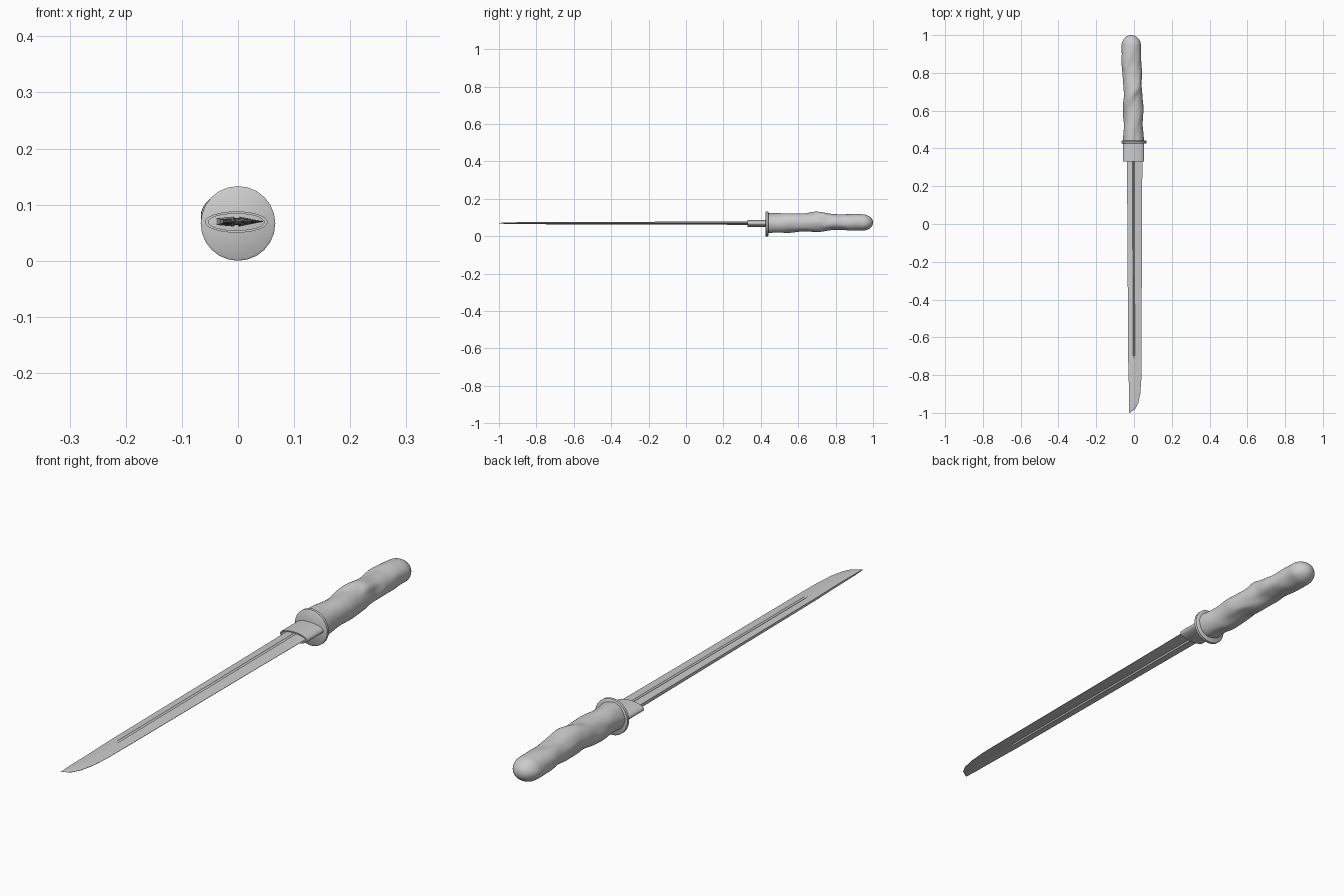
import bpy, bmesh, math
from mathutils import Vector, noise

if "Cube" in bpy.data.objects:
    bpy.data.objects.remove(bpy.data.objects["Cube"])

CZ = 0.069  # height of the sword's axis


def make_object(name, bm, angle=None):
    bmesh.ops.recalc_face_normals(bm, faces=bm.faces)
    mesh = bpy.data.meshes.new(name)
    bm.to_mesh(mesh)
    bm.free()
    ob = bpy.data.objects.new(name, mesh)
    bpy.context.collection.objects.link(ob)
    if angle:
        bpy.ops.object.select_all(action='DESELECT')
        bpy.context.view_layer.objects.active = ob
        ob.select_set(True)
        bpy.ops.object.shade_smooth_by_angle(angle=math.radians(angle))
    return ob


def loft(name, rings, caps=True, closed=False, angle=None):
    """Skin a list of equally sized point rings."""
    bm = bmesh.new()
    rows = [[bm.verts.new(p) for p in ring] for ring in rings]
    n = len(rows[0])
    pairs = list(zip(rows, rows[1:]))
    if closed:
        pairs.append((rows[-1], rows[0]))
    for a, b in pairs:
        for i in range(n):
            j = (i + 1) % n
            bm.faces.new((a[i], a[j], b[j], b[i]))
    if caps and not closed:
        bm.faces.new(rows[0])
        bm.faces.new(rows[-1])
    return make_object(name, bm, angle)


def ellipse(y, cx, cz, rx, rz, n):
    return [(cx + rx * math.cos(2 * math.pi * i / n), y,
             cz + rz * math.sin(2 * math.pi * i / n)) for i in range(n)]


def sample(table, y):
    """Linear interpolation with eased steps through a station table."""
    for a, b in zip(table, table[1:]):
        if y <= b[0]:
            t = max(0, (y - a[0]) / (b[0] - a[0]))
            t = t * t * (3 - 2 * t)
            return [p + (q - p) * t for p, q in zip(a[1:], b[1:])]
    return table[-1][1:]


# Blade: flat spine, ridged faces with a narrow groove, sharp edge at +x
def blade_ring(y, spine, edge, thick, depth):
    w = edge - spine
    mid = spine + 0.43 * w
    g = min(0.005, 0.1 * w)
    half = [(spine, 0.7 * thick), (mid - g, thick), (mid, thick - depth),
            (mid + g, thick), (edge, 0.0006)]
    pts = half + [(x, -z) for x, z in reversed(half)]
    return [(x, y, CZ + 0.001 + z) for x, z in pts]


stations = [  # y, spine x, edge x, half thickness, groove depth
    (0.43, -0.038, 0.045, 0.009, 0.005), (0.0, -0.035, 0.042, 0.008, 0.005),
    (-0.70, -0.031, 0.040, 0.006, 0.004), (-0.712, -0.031, 0.040, 0.006, 0),
    (-0.82, -0.028, 0.039, 0.0055, 0), (-0.90, -0.027, 0.033, 0.005, 0),
    (-0.95, -0.027, 0.022, 0.004, 0), (-0.98, -0.026, 0.006, 0.003, 0),
    (-1.0, -0.026, -0.024, 0.001, 0)]
loft("blade", [blade_ring(*s) for s in stations])

# Collar: hollow oval sleeve around the root of the blade
loft("collar", [ellipse(y, -0.003, CZ, 0.056 - t, 0.019 - t * 0.7, 32)
                for y, t in ((0.33, 0), (0.43, 0), (0.43, 0.006), (0.33, 0.006))],
     closed=True, angle=40)

# Guard: round disc with a softened rim
R = 0.0665
loft("guard", [ellipse(y, 0, R, R - d, R - d, 24)
               for y, d in ((0.425, 0.004), (0.428, 0), (0.438, 0), (0.441, 0.004))],
     angle=50)

# Handle: slightly bent grip with twisted, uneven folds
grip = [  # y, centre x, centre z, radius x, radius z
    (0.435, -0.003, 0.071, 0.053, 0.053), (0.55, -0.003, 0.070, 0.052, 0.050),
    (0.70, -0.005, 0.077, 0.050, 0.051), (0.80, -0.010, 0.076, 0.050, 0.044),
    (0.88, -0.014, 0.075, 0.053, 0.044), (1.0, -0.014, 0.073, 0.050, 0.043)]
ROWS, SIDES, DOME = 110, 48, 0.055
rings = []
for k in range(ROWS + 1):
    u = k / ROWS
    y = 0.435 + 0.565 * (1 - (1 - u) ** 1.25)
    cx, cz, rx, rz = sample(grip, y)
    # rounded end
    t = max(0, (y - (1 - DOME)) / DOME)
    cap = max(0.02, math.sqrt(max(0, 1 - t * t)))
    ring = []
    for i in range(SIDES):
        a = 2 * math.pi * i / SIDES
        c, s = math.cos(a), math.sin(a)
        lump = noise.noise(Vector((c * 1.2, y * 9, s * 1.2)))
        fold = math.sin(2 * a + 2 * math.pi * y / 0.19 + 2.2 * lump)
        fade = min(1, (1 - y) / 0.15)
        f = cap * (1 + fade * (0.055 * fold + 0.06 * lump))
        ring.append((cx + rx * f * c, y, cz + rz * f * s))
    rings.append(ring)
loft("handle", rings, angle=60)
